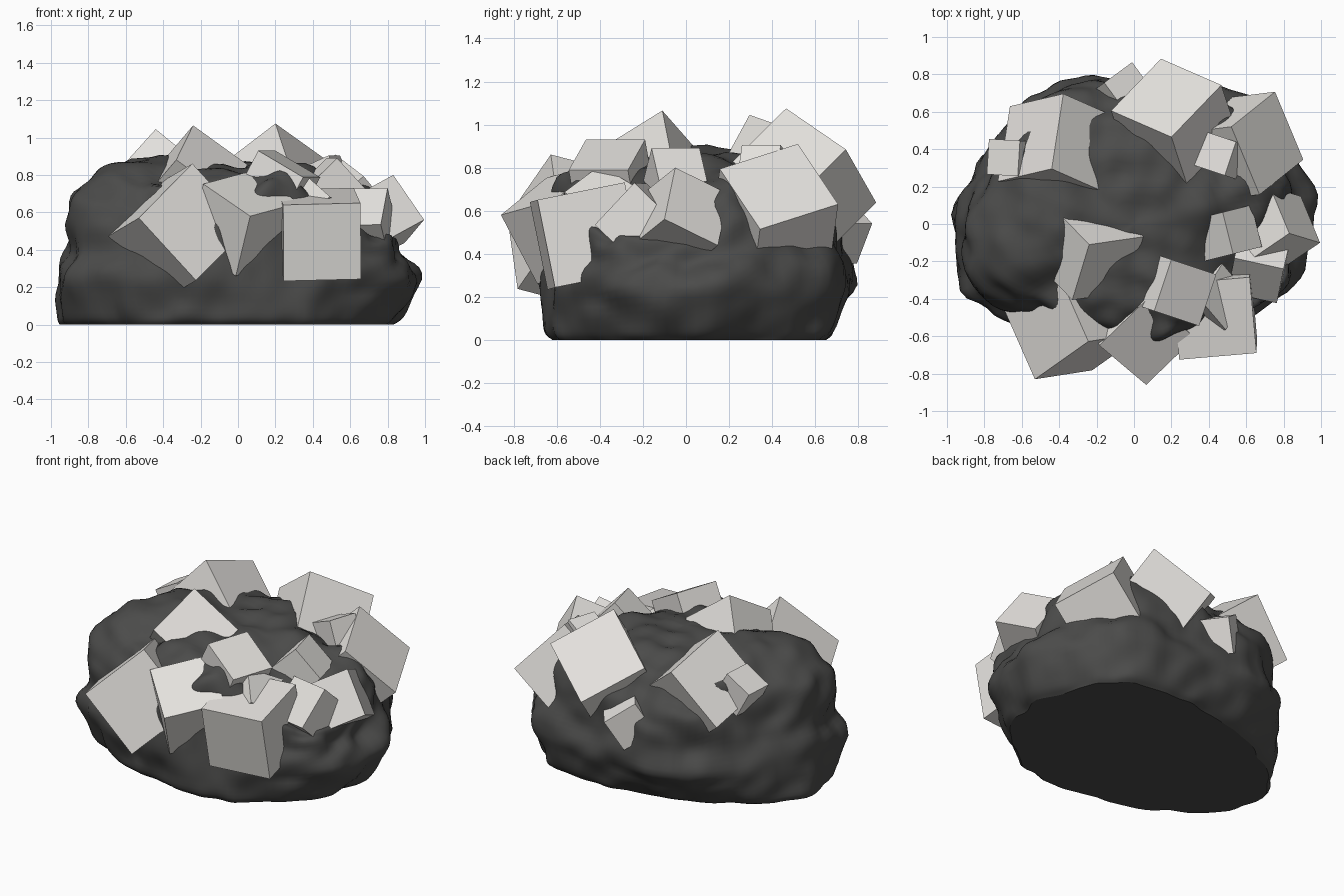
import bpy, bmesh, math
from mathutils import Vector, Matrix, noise

if "Cube" in bpy.data.objects:
    bpy.data.objects.remove(bpy.data.objects["Cube"])

SEG, RINGS = 120, 48

# Radius of the rock at equal angles from +x: widest outline, and its base
OUTLINE = [.95, .94, .93, .82, .77, .87, .89, .88,
           .98, .97, .79, .73, .69, .69, .79, .92]
BASE = [.86, .82, .66, .70, .98, .71, .63, .72]
# Side profile: (fraction of the outline, height)
PROFILE = [(.965, 0), (1, .04), (1, .16), (.99, .29), (.93, .41), (.92, .52),
           (.90, .61), (.84, .70), (.76, .78), (.63, .84), (.42, .86), (.2, .85), (0, .84)]
# Local lumps and hollows on the rock: x, y, radius, height change
LUMPS = [(-.64, .50, .14, .10), (.22, -.57, .12, .09), (-.42, .05, .22, .05),
         (-.4, -.33, .15, -.06), (.68, -.18, .28, -.24), (.40, .32, .17, -.10),
         (.38, -.32, .15, -.07)]


def smooth_lookup(vals, t, closed=False):
    n = len(vals)
    i = int(math.floor(t))
    f = t - i

    def pick(k):
        return vals[k % n] if closed else vals[max(0, min(n - 1, k))]
    a, b, c, d = (pick(i + k) for k in (-1, 0, 1, 2))
    return b + .5 * f * (c - a + f * (2 * a - 5 * b + 4 * c - d + f * (3 * (b - c) + d - a)))


def radius(table, ang):
    return smooth_lookup(table, ang / math.tau * len(table), True)


def rock_point(ang, t):
    k = smooth_lookup([p[0] for p in PROFILE], t)
    z = smooth_lookup([p[1] for p in PROFILE], t)
    # undercut from the widest outline down to the base outline
    foot = radius(BASE, ang)
    r = foot + (radius(OUTLINE, ang) - foot) * min(1, max(0, z) / .24)
    p = Vector((math.cos(ang) * r * k, math.sin(ang) * r * k, z))
    # craggy surface from two sizes of noise
    n = (noise.noise(p * 3.1 + Vector((4, 1, 7))) * .045
         + noise.noise(p * 7) * .035)
    p += Vector((p.x, p.y, 0)) * n * 1.2
    if z > .02:
        p.z += n * min(1, z * 1.5)
    lift = min(1, max(0, (z - .3) / .35))
    for x, y, rad, h in LUMPS:
        p.z += h * lift * math.exp(-((p.x - x) ** 2 + (p.y - y) ** 2) / rad ** 2)
    p.z = max(0, p.z) if t > 0 else 0
    return p


def add_object(name, bm, mat):
    me = bpy.data.meshes.new(name)
    bm.to_mesh(me)
    bm.free()
    me.materials.append(mat)
    bpy.context.collection.objects.link(bpy.data.objects.new(name, me))


def material(name, colour):
    mat = bpy.data.materials.new(name)
    mat.diffuse_color = (*colour, 1)
    mat.use_nodes = True
    mat.node_tree.nodes["Principled BSDF"].inputs["Base Color"].default_value = mat.diffuse_color
    return mat


# Rock: rings from the base up to the top, with a flat bottom
def build_rock(mat):
    bm = bmesh.new()
    last = len(PROFILE) - 1
    rings = []
    for j in range(RINGS):
        t = last * j / RINGS
        rings.append([bm.verts.new(rock_point(math.tau * i / SEG, t)) for i in range(SEG)])
    for lo, hi in zip(rings, rings[1:]):
        for i in range(SEG):
            k = (i + 1) % SEG
            bm.faces.new((lo[i], lo[k], hi[k], hi[i]))
    top = bm.verts.new(rock_point(0, last))
    for i in range(SEG):
        bm.faces.new((rings[-1][i], rings[-1][(i + 1) % SEG], top))
    for f in bm.faces:
        f.smooth = True
    base = bm.faces.new(rings[0][::-1])
    base.smooth = False
    for e in base.edges:
        e.smooth = False
    add_object("rock", bm, mat)


# Cube crystal from one outer corner, an edge direction and a size; the second
# edge is level unless given, and the third edge points into the rock
def crystal(name, mat, corner, e1, size, e2=None):
    c = Vector(corner)
    a = Vector(e1).normalized()
    b = Vector(e2 or (-a.y, a.x, 0))
    b = (b - a * b.dot(a)).normalized()
    n = a.cross(b)
    if n.dot(Vector((0, 0, .3)) - c) < 0:
        n = -n
    m = Matrix.Translation(c + (a + b + n) * size / 2) @ Matrix((a, b, n)).transposed().to_4x4()
    bm = bmesh.new()
    bmesh.ops.create_cube(bm, size=size, matrix=m)
    bmesh.ops.recalc_face_normals(bm, faces=bm.faces)
    add_object("crystal_" + name, bm, mat)


build_rock(material("dark_stone", (.07, .07, .068)))

LARGE = [
    ("back", (.20, .465, 1.075), (.245, .255, -.175), .43, (-.38, .145, -.27)),
    ("back_right", (.52, .52, .91), (.15, -.36, -.115), .41, (.235, .18, -.28)),
    ("back_left", (-.44, .295, 1.045), (.065, .42, -.148), .43, (-.285, -.065, -.315)),
    ("top", (-.24, -.11, 1.065), (-.14, .145, -.165), .36, (.26, .045, -.20)),
    ("front_left", (-.53, -.83, .57), (.29, .205, .295), .455, (-.17, .39, -.10)),
    ("front", (.065, -.86, .58), (-.255, .215, .175), .37, (.235, .22, .06)),
    ("front_right", (.655, -.69, .65), (-.41, -.035, -.01), .415, (-.035, .40, .08)),
    ("top_front", (.20, -.19, .93), (-.09, -.27, 0), .29, (.23, -.07, -.135)),
    ("right", (.83, -.05, .80), (.165, -.05, -.24), .295, (-.07, .17, -.084)),
    ("right_middle", (.80, -.24, .73), (-.03, -.15, -.16), .27, (-.215, .10, .05)),
    ("sliver", (.35, -.40, .81), (.17, -.20, -.15), .25, (-.10, 0, -.11)),
]
SMALL = [
    ("small_left", (-.61, .445, .86), (-.16, .01, -.09), .19),
    ("small_right", (.545, .44, .905), (-.15, .05, -.07), .19),
    ("small_back", (-.01, .865, .54), (-.15, -.11, .12), .22),
    ("right_upper", (.53, -.16, .89), (.12, .03, -.13), .23),
]
pale = material("pale_crystal", (.78, .76, .73))
for name, *args in LARGE + SMALL:
    crystal(name, pale, *args)
